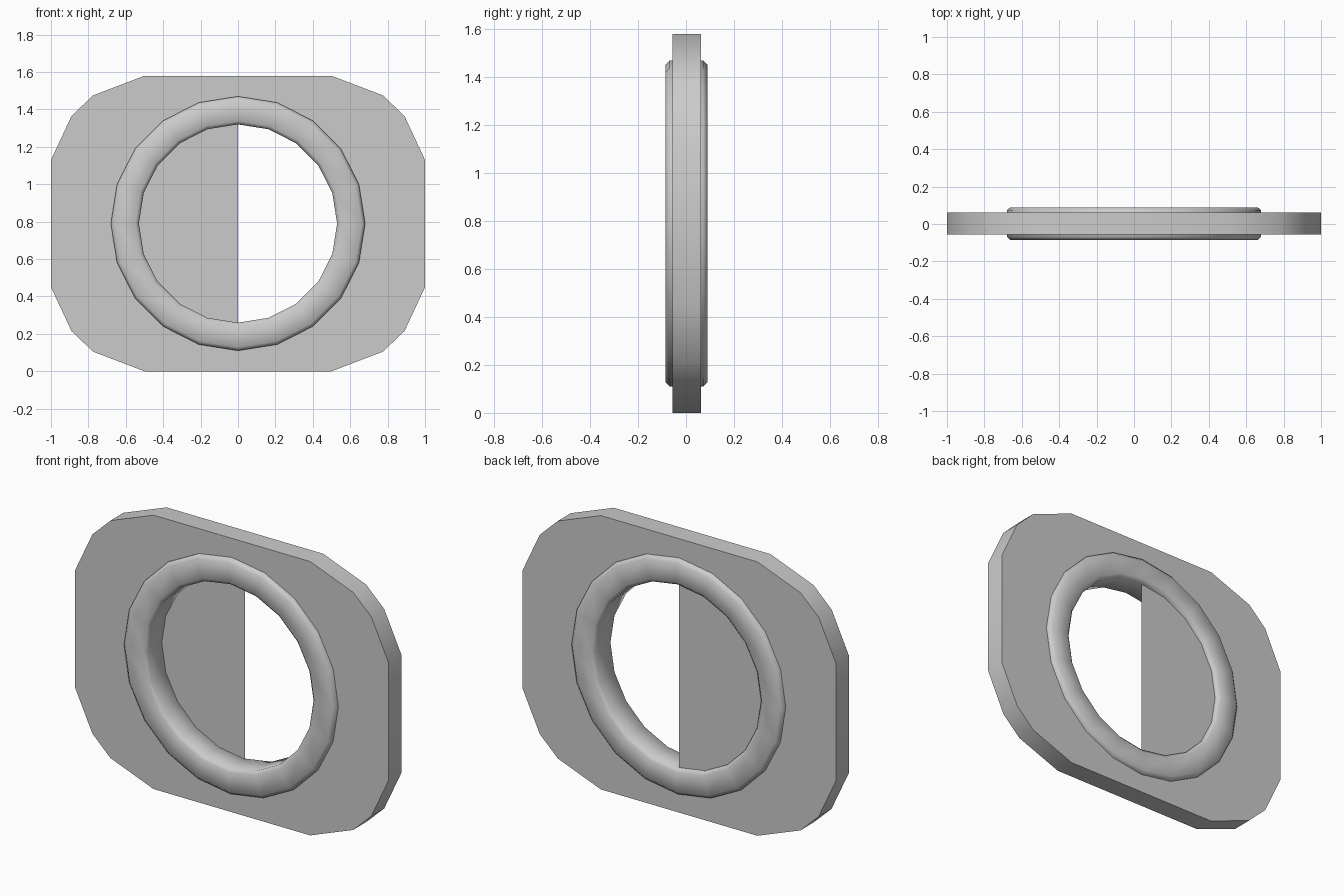
import bpy, bmesh
from math import sin, cos, pi, radians

if "Cube" in bpy.data.objects:
    bpy.data.objects.remove(bpy.data.objects["Cube"])

CZ = 0.79          # centre height
SEG = 20           # ring sides
BACK = 0.062       # back face of the plate
FRONT = -0.056


def circle(r, n=SEG):
    return [(r * sin(2 * pi * i / n), r * cos(2 * pi * i / n)) for i in range(n)]


def new_object(name, bm):
    me = bpy.data.meshes.new(name)
    bm.to_mesh(me)
    bm.free()
    ob = bpy.data.objects.new(name, me)
    bpy.context.collection.objects.link(ob)
    return ob


def select(ob):
    bpy.ops.object.select_all(action='DESELECT')
    ob.select_set(True)
    bpy.context.view_layer.objects.active = ob


# Plate: cut-corner outline with a round hole whose wall lies inside the ring
quarter = [(0.5, 0.79), (0.775, 0.685), (0.89, 0.575), (1.0, 0.34)]
right = quarter + [(x, -z) for x, z in reversed(quarter)]
outline = right + [(-x, z) for x, z in reversed(right)]

curve = bpy.data.curves.new("plate", 'CURVE')
curve.dimensions = '2D'
curve.fill_mode = 'BOTH'
curve.extrude = (BACK - FRONT) / 2
for pts in (outline, circle(0.6)):
    sp = curve.splines.new('POLY')
    sp.points.add(len(pts) - 1)
    for p, (x, z) in zip(sp.points, pts):
        p.co = (x, z, 0, 1)
    sp.use_cyclic_u = True
plate = bpy.data.objects.new("plate", curve)
bpy.context.collection.objects.link(plate)
plate.location = (0, (BACK + FRONT) / 2, CZ)
plate.rotation_euler = (radians(90), 0, 0)
select(plate)
bpy.ops.object.convert(target='MESH')

# Ring: chamfered box section swept round the hole, smooth shaded
section = [(0.53, -0.07), (0.548, -0.087), (0.662, -0.087), (0.68, -0.07),
           (0.68, 0.07), (0.662, 0.087), (0.548, 0.087), (0.53, 0.07)]
bm = bmesh.new()
loops = []
for r, y in section:
    loops.append([bm.verts.new((x, y + 0.002, z + CZ)) for x, z in circle(r)])
for k in range(len(section)):
    a, b = loops[k], loops[(k + 1) % len(section)]
    for i in range(SEG):
        j = (i + 1) % SEG
        bm.faces.new((a[i], a[j], b[j], b[i]))
bmesh.ops.recalc_face_normals(bm, faces=bm.faces)
ring = new_object("ring", bm)
select(ring)
bpy.ops.object.shade_smooth()

# Half panel: thin sheet flush with the back face, closing the left half
bm = bmesh.new()
arc = [(-0.6 * sin(pi * i / 10), 0.6 * cos(pi * i / 10)) for i in range(11)]
bm.faces.new([bm.verts.new((x, BACK, z + CZ)) for x, z in arc])
new_object("half_panel", bm)
